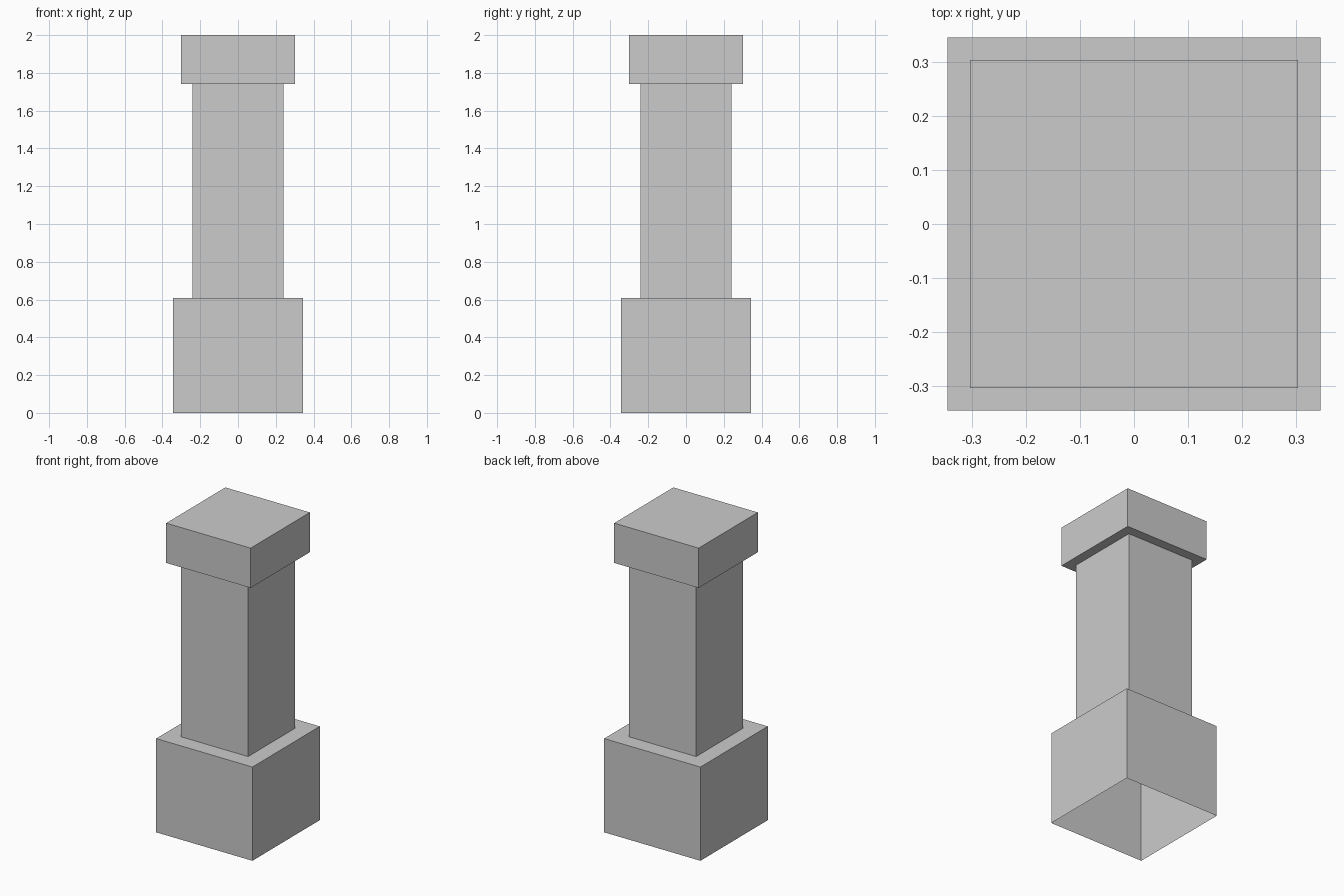
import bpy
import bmesh

if "Cube" in bpy.data.objects:
    bpy.data.objects.remove(bpy.data.objects["Cube"])

# Half-width and height of each square ring, from the open foot to the cap top
BASE, SHAFT, CAP = 0.345, 0.241, 0.303
profile = [
    (BASE, 0.0), (BASE, 0.608),      # base block
    (SHAFT, 0.608), (SHAFT, 1.742),  # shaft
    (CAP, 1.742), (CAP, 2.0),        # cap
]


def square_ring(bm, half, z):
    corners = [(-1, -1), (1, -1), (1, 1), (-1, 1)]
    return [bm.verts.new((sx * half, sy * half, z)) for sx, sy in corners]


# Stepped square pillar: one hollow shell, open underneath
bm = bmesh.new()
rings = [square_ring(bm, half, z) for half, z in profile]
for lower, upper in zip(rings, rings[1:]):
    for i in range(4):
        j = (i + 1) % 4
        bm.faces.new((lower[i], lower[j], upper[j], upper[i]))
bm.faces.new(rings[-1])

mesh = bpy.data.meshes.new("square_pillar")
bm.to_mesh(mesh)
bm.free()
pillar = bpy.data.objects.new("square_pillar", mesh)
bpy.context.collection.objects.link(pillar)
